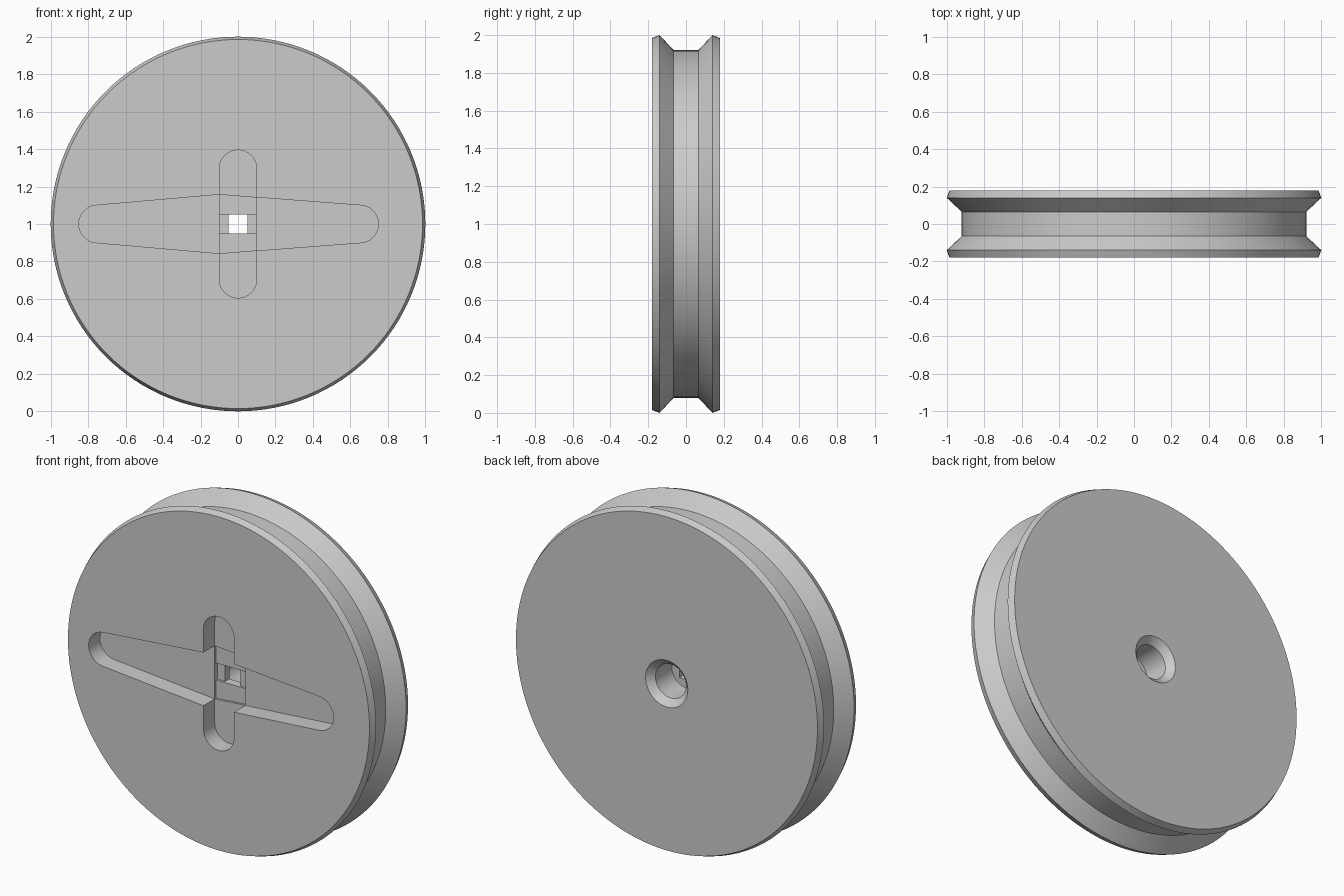
import bpy, bmesh
from math import sin, cos, pi, radians
from mathutils import Matrix, Vector

cube = bpy.data.objects.get("Cube")
if cube:
    bpy.data.objects.remove(cube, do_unlink=True)

MID = 1.0       # height of the axle
FRONT, BACK = -0.18, 0.18

grey = bpy.data.materials.new("plain grey")
grey.use_nodes = True
colour = (0.6, 0.6, 0.6, 1)
grey.diffuse_color = colour
grey.node_tree.nodes["Principled BSDF"].inputs["Base Color"].default_value = colour


def finish(name, bm):
    bmesh.ops.recalc_face_normals(bm, faces=bm.faces)
    mesh = bpy.data.meshes.new(name)
    bm.to_mesh(mesh)
    bm.free()
    mesh.materials.append(grey)
    obj = bpy.data.objects.new(name, mesh)
    bpy.context.collection.objects.link(obj)
    return obj


def lathe(name, profile, steps):
    """Solid of revolution about the y axle from (radius, y) points."""
    bm = bmesh.new()
    rings = []
    for r, y in profile:
        rings.append([bm.verts.new((r * cos(2 * pi * i / steps), y,
                                    MID + r * sin(2 * pi * i / steps)))
                      for i in range(steps)])
    for a, b in zip(rings, rings[1:]):
        for i in range(steps):
            j = (i + 1) % steps
            bm.faces.new((a[i], a[j], b[j], b[i]))
    bm.faces.new(rings[0])
    bm.faces.new(rings[-1])
    return finish(name, bm)


def prism(name, outline, y0, y1):
    """Extrude an (x, z) outline from y0 to y1."""
    bm = bmesh.new()
    face = bm.faces.new([bm.verts.new((x, y0, MID + z)) for x, z in outline])
    out = bmesh.ops.extrude_face_region(bm, geom=[face])
    verts = [v for v in out["geom"] if isinstance(v, bmesh.types.BMVert)]
    bmesh.ops.translate(bm, verts=verts, vec=(0, y1 - y0, 0))
    return finish(name, bm)


def arc(cx, cz, r, start, end, steps=16):
    return [(cx + r * cos(radians(start + (end - start) * i / steps)),
             cz + r * sin(radians(start + (end - start) * i / steps)))
            for i in range(steps + 1)]


def box(hx, hz):
    return [(-hx, -hz), (hx, -hz), (hx, hz), (-hx, hz)]


# Grooved wheel
wheel = lathe("pulley_wheel", [
    (0.985, FRONT), (1.0, -0.14), (0.92, -0.065),
    (0.92, 0.065), (1.0, 0.14), (0.985, BACK)], 128)

# Recess outlines: tapered long arm, short upright arm, and their overlap
long_arm = (arc(0.65, 0, 0.1, -86, 86) + [(-0.1, 0.157)]
            + arc(-0.75, 0, 0.1, 95, 265) + [(-0.1, -0.157)])
short_arm = arc(0, 0.295, 0.1, 0, 180) + arc(0, -0.295, 0.1, 180, 360)
overlap = [(-0.1, -0.157), (0.1, -0.141), (0.1, 0.141), (-0.1, 0.157)]

# Stepped pocket from the front, then a chamfered axle bore from the back
floor = FRONT + 0.105
cutters = [
    prism("long_arm_cutter", long_arm, FRONT - 0.1, floor),
    prism("short_arm_cutter", short_arm, FRONT - 0.1, floor),
    prism("overlap_cutter", overlap, floor - 0.03, floor + 0.013),
    prism("bridge_cutter", box(0.1, 0.05), floor - 0.02, floor + 0.026),
    lathe("bore_cutter", [(0.1, floor + 0.065), (0.1, BACK - 0.038),
                          (0.138, BACK), (0.138, BACK + 0.1)], 48),
    prism("square_hole_cutter", box(0.05, 0.05), floor - 0.01, BACK - 0.05),
]
for cutter in cutters:
    cut = wheel.modifiers.new(cutter.name, "BOOLEAN")
    cut.operation = "DIFFERENCE"
    cut.solver = "EXACT"
    cut.object = cutter
    cutter.hide_render = True

# Bake the cuts and drop the cutters
bpy.context.view_layer.update()
baked = bpy.data.meshes.new_from_object(
    wheel.evaluated_get(bpy.context.evaluated_depsgraph_get()))
wheel.modifiers.clear()
wheel.data = baked
for cutter in cutters:
    bpy.data.objects.remove(cutter, do_unlink=True)

bpy.ops.object.select_all(action="DESELECT")
wheel.select_set(True)
bpy.context.view_layer.objects.active = wheel
bpy.ops.object.shade_smooth_by_angle(angle=radians(15))
